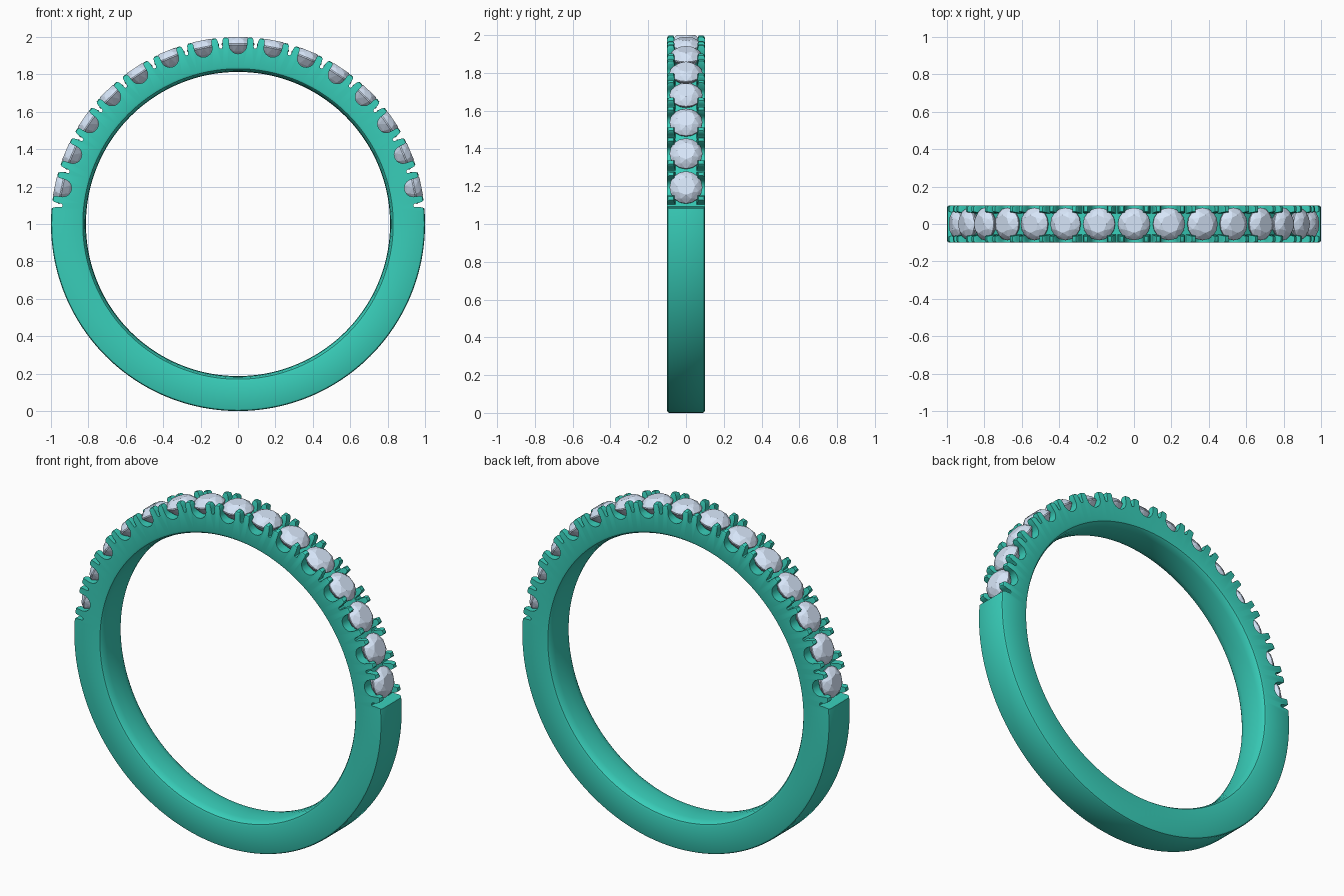
import bpy, bmesh
from math import sin, cos, pi, radians

if "Cube" in bpy.data.objects:
    bpy.data.objects.remove(bpy.data.objects["Cube"])

STEP = radians(11.2)          # angle between neighbouring stones
STONES = [i * STEP for i in range(-7, 8)]
SLOTS = [(i + 0.5) * STEP for i in range(-8, 8)]


def material(name, rgb):
    m = bpy.data.materials.new(name)
    m.diffuse_color = (*rgb, 1)
    m.use_nodes = True
    m.node_tree.nodes["Principled BSDF"].inputs["Base Color"].default_value = m.diffuse_color
    return m


def place(a, u, y, r):
    """Point at angle a from the top, u along the tangent, r from the ring centre."""
    return (r * sin(a) + u * cos(a), y, 1 + r * cos(a) - u * sin(a))


def finish(bm, name, mat=None):
    bmesh.ops.recalc_face_normals(bm, faces=bm.faces)
    me = bpy.data.meshes.new(name)
    bm.to_mesh(me)
    bm.free()
    ob = bpy.data.objects.new(name, me)
    bpy.context.collection.objects.link(ob)
    if mat:
        me.materials.append(mat)
    return ob


def sweep(bm, profile, angles, closed):
    """Sweep a closed (r, y) section around the ring."""
    rings = [[bm.verts.new(place(a, 0, y, r)) for r, y in profile] for a in angles]
    n = len(profile)
    pairs = list(zip(rings, rings[1:])) + ([(rings[-1], rings[0])] if closed else [])
    for p, q in pairs:
        for i in range(n):
            j = (i + 1) % n
            bm.faces.new((p[i], p[j], q[j], q[i]))
    if not closed:
        bm.faces.new(rings[0])
        bm.faces.new(rings[-1])


def prism(bm, profile, a, half):
    """Extrude a closed (u, r) outline through the width of the band."""
    f = [bm.verts.new(place(a, u, -half, r)) for u, r in profile]
    b = [bm.verts.new(place(a, u, half, r)) for u, r in profile]
    bm.faces.new(f)
    bm.faces.new(b)
    for i in range(len(f)):
        j = (i + 1) % len(f)
        bm.faces.new((f[i], f[j], b[j], b[i]))


metal = material("green_metal", (0.04, 0.62, 0.49))
gem = material("pale_blue_gem", (0.68, 0.79, 0.95))

# Band with softened edges and a comfort-fit inside
half = [(1.0, 0.088), (0.996, 0.096), (0.988, 0.1), (0.842, 0.1),
        (0.830, 0.096), (0.822, 0.085), (0.816, 0.055)]
section = half + [(0.813, 0)] + [(r, -y) for r, y in reversed(half)]
bm = bmesh.new()
sweep(bm, section, [2 * pi * i / 192 for i in range(192)], True)
band = finish(bm, "band", metal)

# Cutter: groove along the middle, between the two rows of prongs
bm = bmesh.new()
groove = [(0.938, -0.056), (0.938, 0.056), (0.985, 0.062), (1.03, 0.075),
          (1.03, -0.075), (0.985, -0.062)]
end = 7.5 * STEP + 0.008
sweep(bm, groove, [-end + 2 * end * i / 90 for i in range(91)], False)
cutters = [finish(bm, "groove_cutter")]

# Cutter: U-shaped scallops through the sides under each stone
R, C = 0.047, 0.957
scallop = [(R * cos(pi + pi * i / 14), C + R * sin(pi + pi * i / 14)) for i in range(15)]
scallop += [(0.049, 0.985), (0.056, 0.998), (0.062, 1.03),
            (-0.062, 1.03), (-0.056, 0.998), (-0.049, 0.985)]
bm = bmesh.new()
for a in STONES:
    prism(bm, scallop, a, 0.15)
cutters.append(finish(bm, "scallop_cutter"))

# Cutter: narrow slots that split the prongs of neighbouring stones
side = [(0.005, 0.943), (0.009, 0.950), (0.011, 0.975), (0.016, 0.992), (0.024, 1.001), (0.03, 1.03)]
slot = side + [(-u, r) for u, r in reversed(side)]
bm = bmesh.new()
for a in SLOTS:
    prism(bm, slot, a, 0.16)
cutters.append(finish(bm, "slot_cutter"))

# Carve the prongs out of the band
bpy.context.view_layer.objects.active = band
for c in cutters:
    c.hide_render = True
    mod = band.modifiers.new(c.name, 'BOOLEAN')
    mod.operation = 'DIFFERENCE'
    mod.solver = 'EXACT'
    mod.object = c
    bpy.ops.object.modifier_apply(modifier=mod.name)
    bpy.data.objects.remove(c)
band.select_set(True)
bpy.ops.object.shade_smooth_by_angle(angle=radians(30))

# Round faceted stones: (radius, height, sides, twist) rings from table to culet
CUT = [(0.048, 1.0, 8, 0), (0.071, 0.985, 8, 0.5), (0.087, 0.964, 16, 0),
       (0.087, 0.957, 16, 0), (0.058, 0.922, 8, 0.5), (0.012, 0.889, 8, 0)]
for k, a in enumerate(STONES):
    bm = bmesh.new()
    for rad, h, n, tw in CUT:
        for i in range(n):
            t = 2 * pi * (i + tw) / n
            bm.verts.new(place(a, rad * cos(t), rad * sin(t), h))
    bmesh.ops.convex_hull(bm, input=bm.verts)
    finish(bm, f"stone_{k + 1}", gem)
